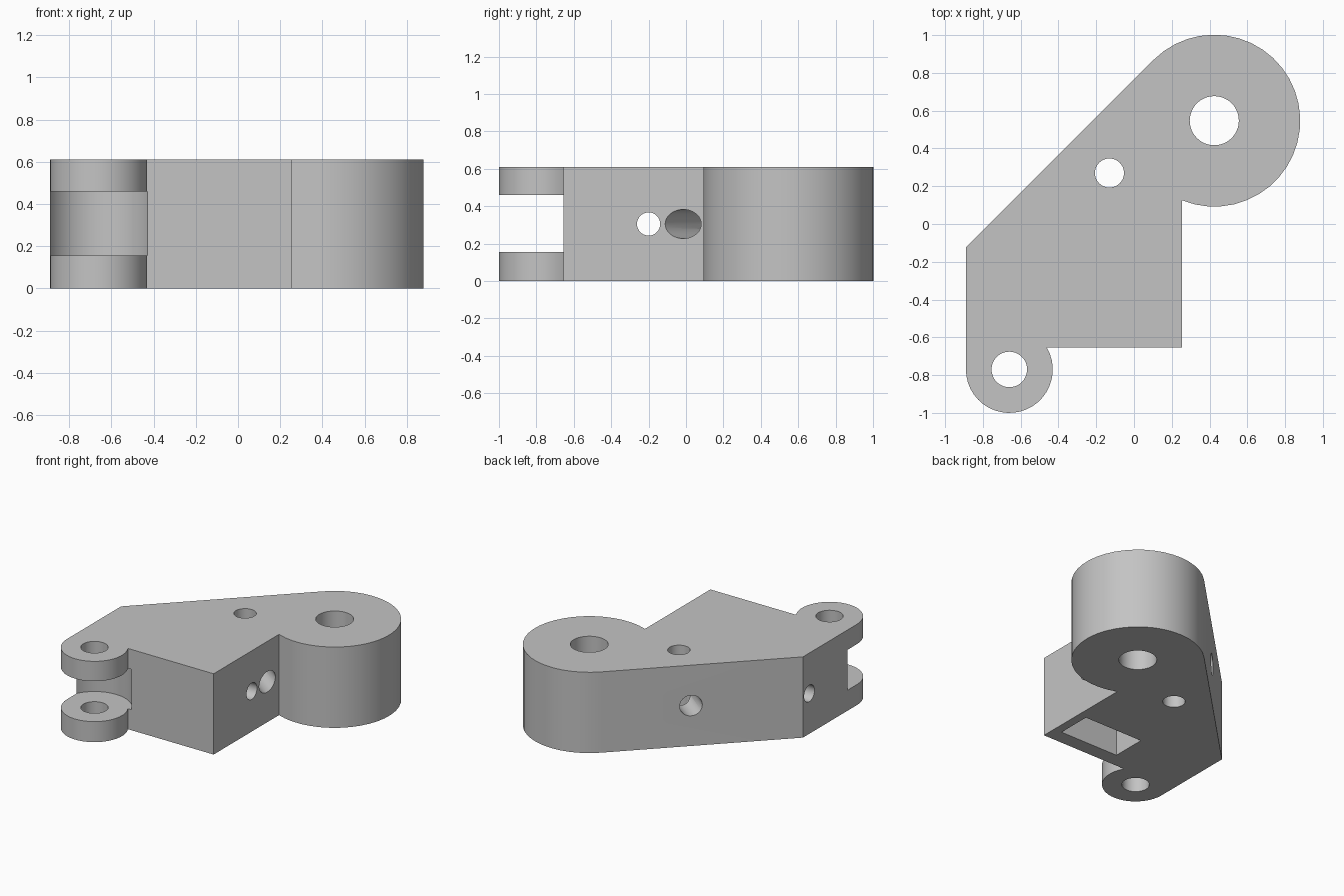
import bpy, bmesh
from math import radians, sin, cos, acos, degrees, sqrt
from mathutils import Vector

cube = bpy.data.objects.get("Cube")
if cube:
    bpy.data.objects.remove(cube, do_unlink=True)

HEIGHT = 0.61
MID = HEIGHT / 2
BIG, BIG_R = Vector((0.425, 0.547)), 0.455       # large pivot boss
LUG, LUG_R = Vector((-0.66, -0.77)), 0.23        # small clevis lug
PIN = Vector((-0.13, 0.27))                      # small vertical hole
SIDE_X, FRONT_Y = 0.255, -0.655

grey = bpy.data.materials.new("plain grey")
grey.use_nodes = True
grey.diffuse_color = (0.55, 0.55, 0.55, 1)
grey.node_tree.nodes["Principled BSDF"].inputs["Base Color"].default_value = (0.55, 0.55, 0.55, 1)


def arc(centre, radius, start, end, steps):
    angles = [radians(start + (end - start) * i / steps) for i in range(steps + 1)]
    return [(centre.x + radius * cos(a), centre.y + radius * sin(a)) for a in angles]


def prism(name, outline, low, high):
    """Extrude a flat outline from z = low to z = high."""
    bm = bmesh.new()
    base = bm.faces.new([bm.verts.new((x, y, low)) for x, y in outline])
    top = bmesh.ops.extrude_face_region(bm, geom=[base])["geom"]
    bmesh.ops.translate(bm, vec=(0, 0, high - low),
                        verts=[v for v in top if isinstance(v, bmesh.types.BMVert)])
    bmesh.ops.recalc_face_normals(bm, faces=bm.faces)
    mesh = bpy.data.meshes.new(name)
    bm.to_mesh(mesh)
    bm.free()
    mesh.materials.append(grey)
    obj = bpy.data.objects.new(name, mesh)
    bpy.context.collection.objects.link(obj)
    return obj


def disc(centre, radius, steps=48):
    return arc(centre, radius, 0, 360, steps)[:-1]


def side_hole(name, point, direction, radius):
    """Horizontal drill passing through a point at mid height."""
    obj = prism(name, disc(Vector((0, 0)), radius), -1.5, 1.5)
    obj.rotation_euler = Vector(direction).to_track_quat("Z", "Y").to_euler()
    obj.location = (point[0], point[1], MID)
    return obj


# Body outline: boss arc, sloped back, lug arc, front corner
boss_start = -degrees(acos((SIDE_X - BIG.x) / BIG_R))
outline = arc(BIG, BIG_R, boss_start, 135, 28)
outline.append((LUG.x - LUG_R, LUG.x - LUG_R + BIG.y - BIG.x + BIG_R * sqrt(2)))
outline += arc(LUG, LUG_R, 180, 390, 24)
outline.append((SIDE_X, FRONT_Y))
body = prism("bracket_body", outline, 0, HEIGHT)

# Cutters: vertical bores, clevis slot, drilled holes and underside pocket
pocket = [(-0.30, -0.545), (0.19, -0.545), (0.19, -0.285), (-0.30, -0.285)]
cutters = [
    prism("boss_bore", disc(BIG, 0.13), -0.2, 1),
    prism("lug_bore", disc(LUG, 0.094), -0.2, 1),
    prism("pin_bore", disc(PIN, 0.077), -0.2, 1),
    prism("clevis_slot", disc(LUG, 0.258, 64), 0.155, 0.46),
    side_hole("cross_hole", (0, -0.2), (1, 0, 0), 0.062),
    side_hole("slanted_hole", PIN, (SIDE_X - PIN.x, -0.015 - PIN.y, 0), 0.0775),
    prism("underside_pocket", pocket, -0.2, 0.46),
]
bpy.context.view_layer.objects.active = body
for cutter in cutters:
    mod = body.modifiers.new(cutter.name, "BOOLEAN")
    mod.operation = "DIFFERENCE"
    mod.solver = "EXACT"
    mod.object = cutter
    bpy.ops.object.modifier_apply(modifier=mod.name)
for cutter in cutters:
    bpy.data.objects.remove(cutter, do_unlink=True)

# Smooth the round walls while keeping crisp edges
bpy.ops.object.select_all(action="DESELECT")
body.select_set(True)
bpy.ops.object.shade_smooth_by_angle(angle=radians(30))
